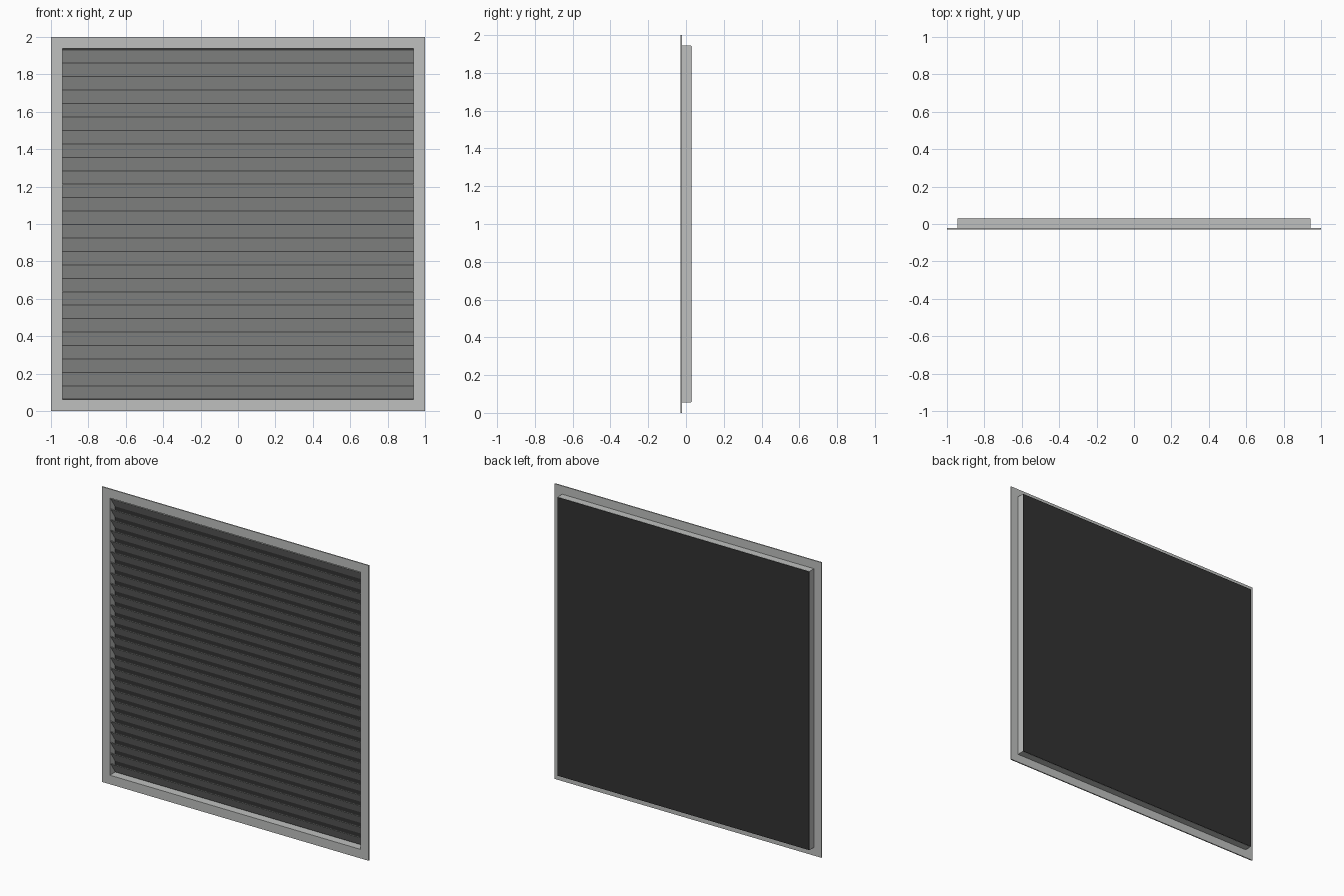
import bpy, bmesh

if "Cube" in bpy.data.objects:
    bpy.data.objects.remove(bpy.data.objects["Cube"])

def material(name, rgb):
    m = bpy.data.materials.new(name)
    m.diffuse_color = (*rgb, 1)
    m.use_nodes = True
    m.node_tree.nodes["Principled BSDF"].inputs["Base Color"].default_value = m.diffuse_color
    return m

GREY = material("light grey metal", (0.52, 0.53, 0.52))
DARK = material("dark screen", (0.032, 0.032, 0.032))

def finish(name, bm, mat):
    bmesh.ops.recalc_face_normals(bm, faces=bm.faces)
    mesh = bpy.data.meshes.new(name)
    bm.to_mesh(mesh)
    bm.free()
    mesh.materials.append(mat)
    ob = bpy.data.objects.new(name, mesh)
    bpy.context.collection.objects.link(ob)
    return ob

def ring(name, outer, inner, y0, y1, mat):
    """Square ring centred on z = 1, given half sizes, from y0 to y1."""
    bm = bmesh.new()
    loops = []
    for h, y in ((outer, y0), (inner, y0), (inner, y1), (outer, y1)):
        loops.append([bm.verts.new((sx * h, y, 1 + sz * h))
                      for sx, sz in ((-1, -1), (1, -1), (1, 1), (-1, 1))])
    for i in range(4):
        a, b = loops[i], loops[(i + 1) % 4]
        for j in range(4):
            k = (j + 1) % 4
            bm.faces.new((a[j], a[k], b[k], b[j]))
    return finish(name, bm, mat)

def prism(name, profile, half, mat):
    """Extrude a (y, z) profile along x."""
    bm = bmesh.new()
    f = bm.faces.new([bm.verts.new((-half, y, z)) for y, z in profile])
    res = bmesh.ops.extrude_face_region(bm, geom=[f])
    verts = [v for v in res["geom"] if isinstance(v, bmesh.types.BMVert)]
    bmesh.ops.translate(bm, verts=verts, vec=(2 * half, 0, 0))
    return finish(name, bm, mat)

# Flat front flange and the shallow sleeve behind it
ring("flange", 1.0, 0.939, -0.03, -0.022, GREY)
ring("sleeve", 0.944, 0.939, -0.022, 0.027, GREY)

# Dark screen closing the back
prism("back_screen", [(0.027, 0.057), (0.03, 0.057), (0.03, 1.943), (0.027, 1.943)],
      0.943, DARK)

# Slanted slats: high at the front, low at the back
COUNT = 26
TOP, BOTTOM = 1.934, 0.066
pitch = (TOP - BOTTOM) / COUNT
for i in range(COUNT):
    z = TOP - i * pitch
    prism(f"slat_{i + 1}",
          [(-0.022, z - 0.003), (-0.020, z), (0.0265, z - pitch + 0.004),
           (0.0245, z - pitch)], 0.9395, GREY)
